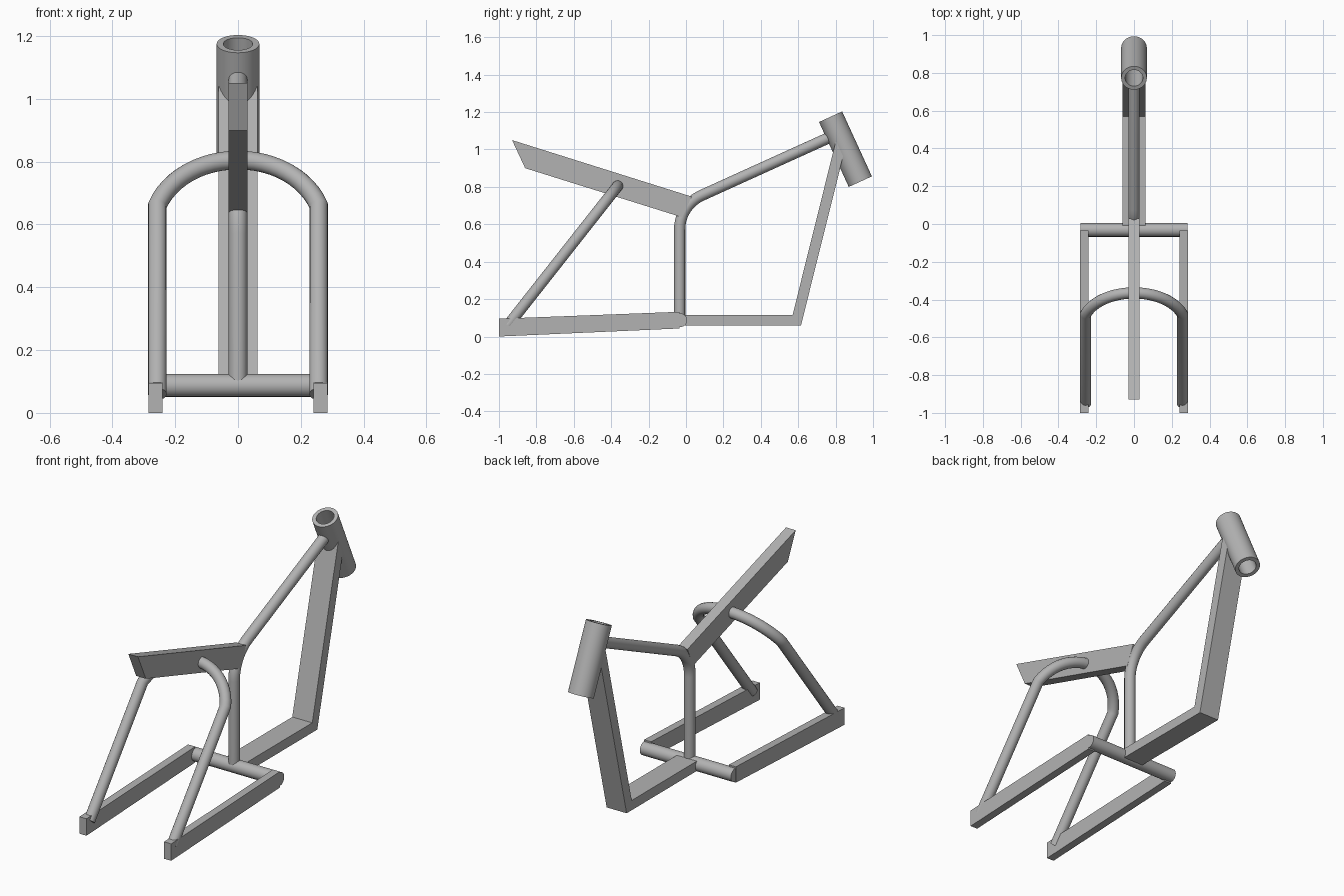
import bpy, bmesh
from math import sin, cos, tan, asin, atan2, pi, radians
from mathutils import Vector

if "Cube" in bpy.data.objects:
    bpy.data.objects.remove(bpy.data.objects["Cube"], do_unlink=True)

GREY = (0.45, 0.45, 0.45, 1)
metal = bpy.data.materials.new("bare grey metal")
metal.diffuse_color = GREY
metal.use_nodes = True
metal.node_tree.nodes["Principled BSDF"].inputs["Base Color"].default_value = GREY


def select(ob):
    bpy.ops.object.select_all(action='DESELECT')
    ob.select_set(True)
    bpy.context.view_layer.objects.active = ob


def smooth(ob):
    select(ob)
    bpy.ops.object.shade_smooth_by_angle(angle=radians(35))


def mesh_object(name, bm):
    bmesh.ops.recalc_face_normals(bm, faces=bm.faces)
    me = bpy.data.meshes.new(name)
    bm.to_mesh(me)
    bm.free()
    me.materials.append(metal)
    ob = bpy.data.objects.new(name, me)
    bpy.context.collection.objects.link(ob)
    return ob


def beam(name, outline, x0, x1):
    """Side outline (y, z) extruded from x0 to x1."""
    bm = bmesh.new()
    face = bm.faces.new([bm.verts.new((x0, y, z)) for y, z in outline])
    new = bmesh.ops.extrude_face_region(bm, geom=[face])["geom"]
    verts = [v for v in new if isinstance(v, bmesh.types.BMVert)]
    bmesh.ops.translate(bm, verts=verts, vec=(x1 - x0, 0, 0))
    return mesh_object(name, bm)


def tube(name, path, radius):
    """Round bar with capped ends along a path."""
    cu = bpy.data.curves.new(name, 'CURVE')
    cu.dimensions = '3D'
    cu.bevel_depth = radius
    cu.bevel_resolution = 6
    cu.use_fill_caps = True
    sp = cu.splines.new('POLY')
    sp.points.add(len(path) - 1)
    for pt, co in zip(sp.points, path):
        pt.co = (*co, 1)
    cu.materials.append(metal)
    ob = bpy.data.objects.new(name, cu)
    bpy.context.collection.objects.link(ob)
    select(ob)
    bpy.ops.object.convert(target='MESH')
    ob = bpy.context.object
    smooth(ob)
    return ob


# Seat beam
beam("seat_beam", [(-0.93, 1.05), (-0.86, 0.90), (-0.02, 0.637), (0.03, 0.748)], -0.03, 0.03)

# Seat post and top tube: one bar bent through an arc
slope = radians(24.4)
bend = pi / 2 - slope
R = 0.2
corner = Vector((0, -0.034, 0.701))
arc_z = corner.z - R * tan(bend / 2)
path = [Vector((0, corner.y, 0.09))]
for i in range(13):
    a = bend * i / 12
    path.append(Vector((0, corner.y + R * (1 - cos(a)), arc_z + R * sin(a))))
path.append(Vector((0, 0.764, 1.063)))
tube("seat_post_and_top_tube", path, 0.03)

# Head tube: open ring section spun about a tilted axis
top, bottom = Vector((0, 0.773, 1.175)), Vector((0, 0.932, 0.828))
axis = top - bottom
tilt = atan2(-axis.y, axis.z)
half = axis.length / 2
bm = bmesh.new()
ring = [bm.verts.new(p) for p in
        ((0.068, 0, -half), (0.068, 0, half), (0.047, 0, half), (0.047, 0, -half))]
edges = [bm.edges.new((ring[i], ring[(i + 1) % 4])) for i in range(4)]
bmesh.ops.spin(bm, geom=ring + edges, cent=(0, 0, 0), axis=(0, 0, 1),
               angle=2 * pi, steps=40, use_merge=True)
bmesh.ops.remove_doubles(bm, verts=bm.verts, dist=0.0001)
head = mesh_object("head_tube", bm)
head.location = (top + bottom) / 2
head.rotation_euler.x = tilt
smooth(head)

# Down tube: flat floor bar and rising bar, hollowed where it meets the head tube
down = beam("down_tube", [(-0.02, 0.06), (0.615, 0.06), (0.859, 1.04),
                          (0.80, 1.04), (0.57, 0.115), (-0.02, 0.115)], -0.062, 0.062)
bpy.ops.mesh.primitive_cylinder_add(vertices=40, radius=0.057, depth=half * 2 + 0.1,
                                    location=head.location, rotation=(tilt, 0, 0))
cutter = bpy.context.object
cutter.name = "head_cutter"
cutter.hide_render = True
cut = down.modifiers.new("head clearance", 'BOOLEAN')
cut.operation = 'DIFFERENCE'
cut.object = cutter
select(down)
bpy.ops.object.modifier_apply(modifier=cut.name)
bpy.data.objects.remove(cutter, do_unlink=True)

# Cross tube at the bottom
tube("cross_tube", [(-0.283, -0.031, 0.087), (0.283, -0.031, 0.087)], 0.037)

# Lower rear arms
for side, s in (("left", 1), ("right", -1)):
    beam(side + "_lower_arm", [(-1, 0), (-1, 0.095), (-0.035, 0.132), (-0.035, 0.043)],
         s * 0.241, s * 0.285)

# Rear hoop: two straight legs joined by a circular arc in a leaning plane
lean = atan2(0.705, 0.555)
width, rise = 0.257, 0.185
R = (width ** 2 + rise ** 2) / (2 * rise)
sweep = asin(width / R)
peak = Vector((0, -0.365, 0.805))
along = Vector((0, cos(lean), sin(lean)))
foot = peak - along * ((peak.z - 0.06) / sin(lean))
path = [foot + Vector((-width, 0, 0))]
for i in range(25):
    a = sweep * (i / 12 - 1)
    path.append(peak + along * (R * (cos(a) - 1)) + Vector((R * sin(a), 0, 0)))
path.append(foot + Vector((width, 0, 0)))
tube("rear_hoop", path, 0.03)
